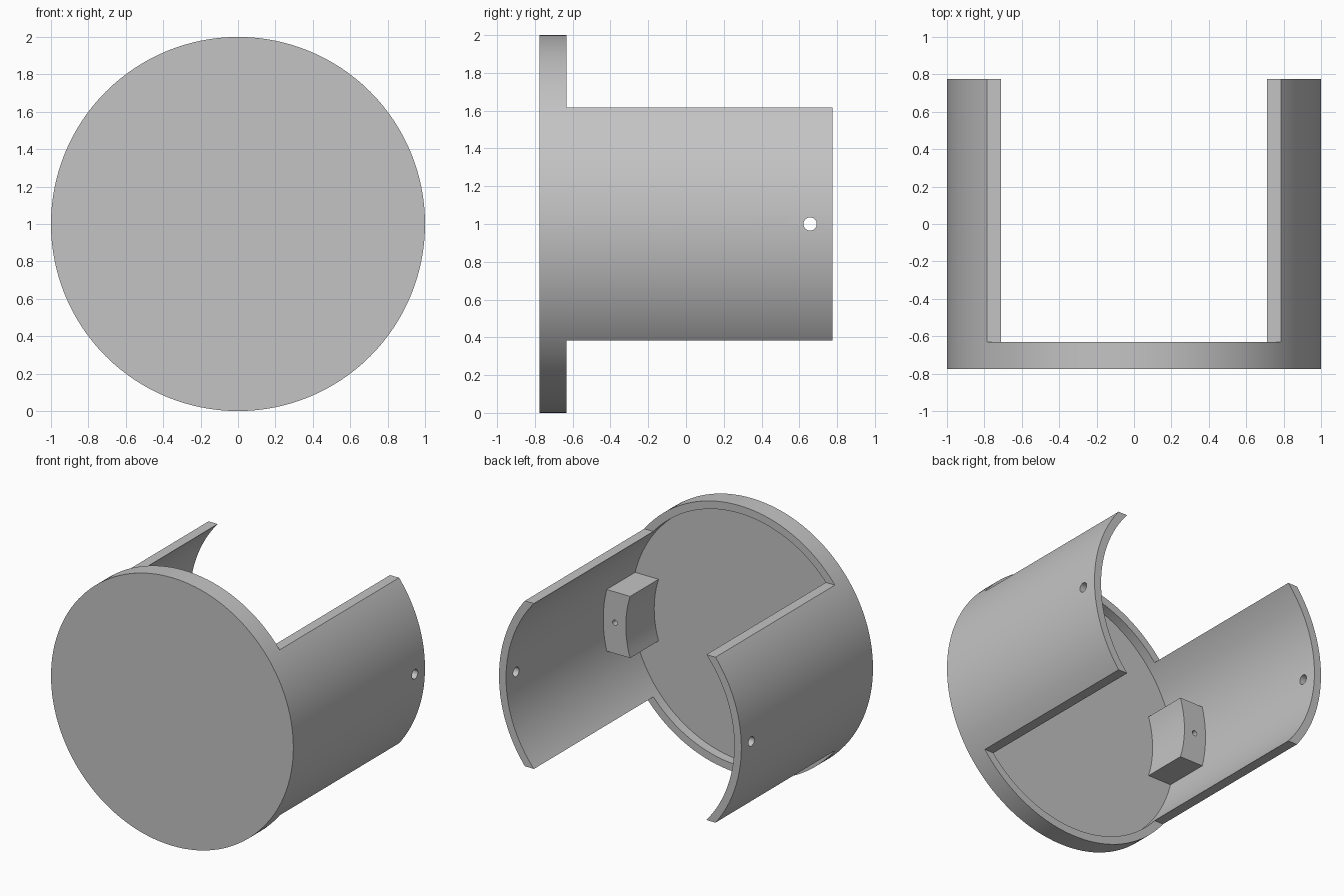
import bpy
import bmesh
import math
from mathutils import Matrix

cube = bpy.data.objects.get("Cube")
if cube:
    bpy.data.objects.remove(cube, do_unlink=True)

CENTRE_Z = 1.0
FRONT, BACK = -0.776, 0.776
FLOOR, RIM = -0.705, -0.632
OUTER, INNER = 1.0, 0.942
WALL_HALF = 0.617
BLOCK_INNER, BLOCK_HALF, BLOCK_BACK = 0.756, 0.23, -0.37

grey = bpy.data.materials.new("plain grey")
grey.use_nodes = True
colour = (0.55, 0.55, 0.55, 1)
grey.diffuse_color = colour
grey.node_tree.nodes["Principled BSDF"].inputs["Base Color"].default_value = colour


def make_object(name, bm):
    bmesh.ops.recalc_face_normals(bm, faces=bm.faces)
    mesh = bpy.data.meshes.new(name)
    bm.to_mesh(mesh)
    bm.free()
    mesh.materials.append(grey)
    obj = bpy.data.objects.new(name, mesh)
    bpy.context.collection.objects.link(obj)
    return obj


def cylinder(name, radius, start, end, axis="Y", x=0, y=0, sides=128):
    """Cylinder running from start to end along the Y or X axis."""
    bm = bmesh.new()
    mid = (start + end) / 2
    turn = Matrix.Rotation(math.pi / 2, 4, "X" if axis == "Y" else "Y")
    place = (x, mid, CENTRE_Z) if axis == "Y" else (mid, y, CENTRE_Z)
    bmesh.ops.create_cone(bm, cap_ends=True, segments=sides, radius1=radius,
                          radius2=radius, depth=end - start,
                          matrix=Matrix.Translation(place) @ turn)
    return make_object(name, bm)


def box(name, centre, size):
    bm = bmesh.new()
    bmesh.ops.create_cube(bm, size=1, matrix=Matrix.Translation(centre) @ Matrix.Diagonal((*size, 1)))
    return make_object(name, bm)


def cut(target, cutter):
    cutter.hide_render = True
    mod = target.modifiers.new("cut", "BOOLEAN")
    mod.operation = "DIFFERENCE"
    mod.solver = "EXACT"
    mod.object = cutter
    bpy.context.view_layer.objects.active = target
    bpy.ops.object.modifier_apply(modifier=mod.name)
    bpy.data.objects.remove(cutter, do_unlink=True)


def smooth(obj):
    bpy.ops.object.select_all(action="DESELECT")
    obj.select_set(True)
    bpy.context.view_layer.objects.active = obj
    bpy.ops.object.shade_smooth_by_angle(angle=math.radians(30))


# Round cup with two side walls left standing behind a shallow rim
housing = cylinder("housing", OUTER, FRONT, BACK)
cut(housing, cylinder("bore_cutter", INNER, FLOOR, BACK + 0.2))
for side in (1, -1):
    cut(housing, box("opening_cutter", (0, RIM + 1, CENTRE_Z + side * (WALL_HALF + 0.5)), (3, 2, 1)))
# Pin hole through both walls
cut(housing, cylinder("pin_hole_cutter", 0.035, -1.5, 1.5, axis="X", y=0.657, sides=32))
smooth(housing)


def arc(radius, steps=12):
    limit = math.asin(BLOCK_HALF / radius)
    angles = [limit * (2 * i / steps - 1) for i in range(steps + 1)]
    return [(radius * math.cos(a), radius * math.sin(a)) for a in angles]


# Curved screw blocks against the floor and inside of each wall
for side, label in ((1, "left"), (-1, "right")):
    bm = bmesh.new()
    outline = arc(INNER + 0.01) + arc(BLOCK_INNER)[::-1]
    verts = [bm.verts.new((side * x, FLOOR - 0.01, CENTRE_Z + z)) for x, z in outline]
    face = bm.faces.new(verts)
    extruded = bmesh.ops.extrude_face_region(bm, geom=[face])["geom"]
    moved = [v for v in extruded if isinstance(v, bmesh.types.BMVert)]
    bmesh.ops.translate(bm, verts=moved, vec=(0, BLOCK_BACK - FLOOR + 0.01, 0))
    block = make_object(label + "_screw_block", bm)
    cut(block, cylinder("screw_hole_cutter", 0.02, BLOCK_BACK - 0.25, BLOCK_BACK + 0.1,
                        x=side * 0.845, sides=24))
    smooth(block)
